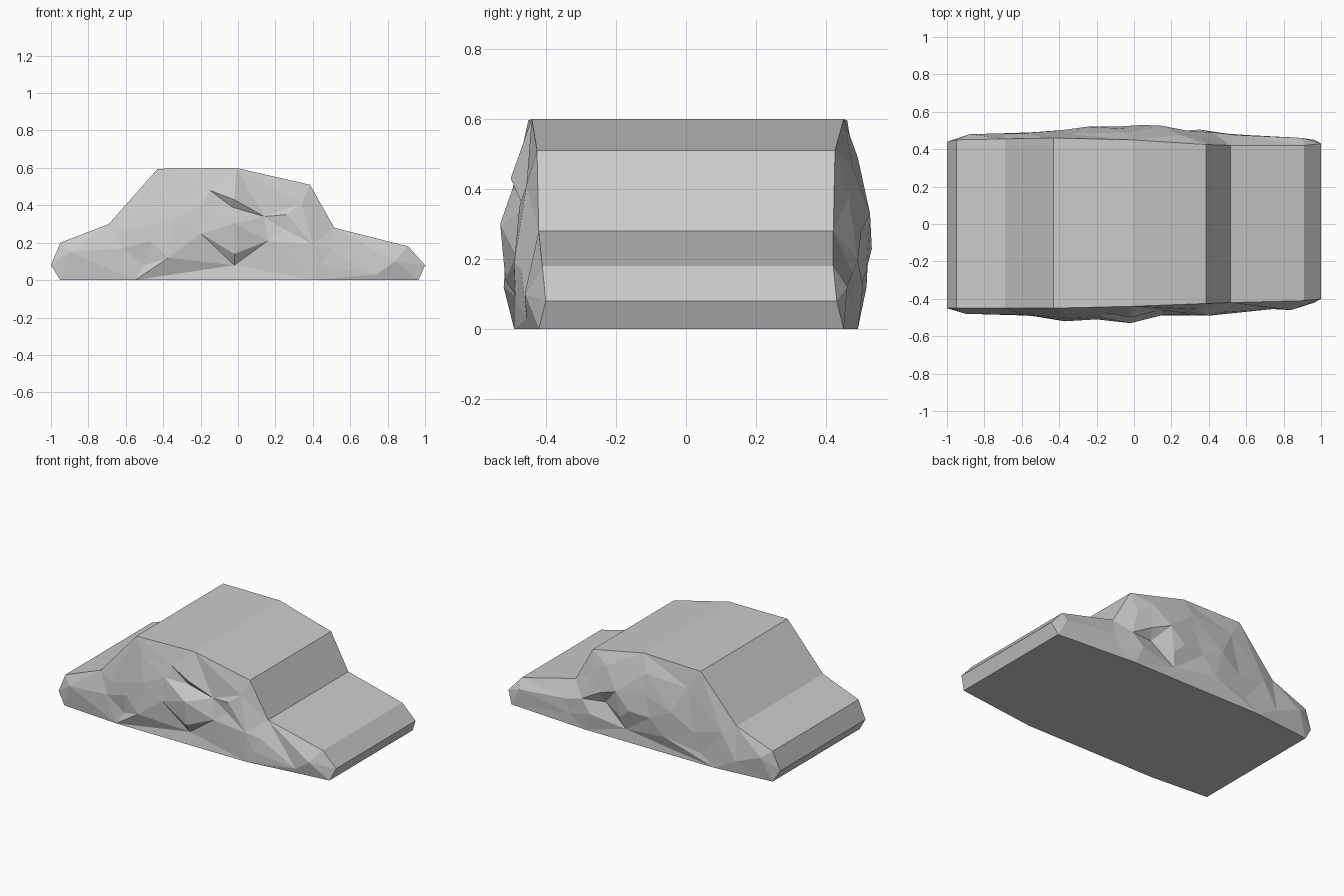
import bpy
import bmesh
from mathutils import Vector
from mathutils.geometry import delaunay_2d_cdt

default_cube = bpy.data.objects.get("Cube")
if default_cube:
    bpy.data.objects.remove(default_cube, do_unlink=True)

# Lengthwise profile: x, z, half width at the front, half width at the back
PROFILE = [
    (-.95, 0, .46, .45), (-1, .08, .45, .44), (-.95, .2, .45, .45),
    (-.69, .3, .45, .455), (-.43, .595, .45, .46), (-.01, .6, .44, .45),
    (.385, .51, .425, .425), (.515, .28, .42, .42), (.91, .18, .41, .42),
    (1, .08, .4, .43), (.965, 0, .42, .45), (.4, 0, .49, .49),
    (-.55, 0, .49, .49),
]

# Chipped facets inside each flank: x, z, distance from the middle plane
FRONT_FACETS = [
    # sloping rim
    (-.9, .15, .48), (-.62, .17, .485), (-.6, .26, .48), (-.37, .48, .475),
    (-.15, .48, .475), (.34, .41, .455), (.49, .17, .47), (.84, .1, .46),
    # overhanging crack and the bulge below it
    (-.02, .43, .5), (.26, .35, .475), (-.03, .39, .47), (.14, .34, .46),
    (-.02, .3, .53), (-.2, .25, .51), (-.19, .4, .495), (-.34, .33, .505),
    (-.47, .21, .5), (.25, .27, .465), (.16, .21, .485), (.4, .19, .49),
    # ledge and undercut
    (-.37, .12, .52), (-.02, .14, .515), (-.5, .08, .48), (-.02, .08, .475),
    (.45, .08, .485), (.74, .03, .455),
]
BACK_FACETS = [
    # sloping rim
    (.9, .12, .46), (.55, .16, .475), (.36, .38, .465), (.25, .46, .475),
    (-.05, .49, .49), (-.35, .47, .48), (-.6, .25, .485), (-.88, .15, .48),
    # small hollow and the bulges around it
    (.42, .2, .49), (.28, .28, .5), (.26, .21, .465), (.15, .33, .525),
    (.12, .17, .515), (.05, .23, .53), (-.05, .36, .51), (-.1, .22, .52),
    (-.25, .3, .52), (-.4, .2, .5),
    # ledge and undercut
    (.35, .12, .505), (-.2, .12, .515), (-.45, .07, .49), (.1, .08, .485),
    (.52, .07, .48), (-.7, .08, .485),
]


def add_flank(bm, facets, direction, width_index):
    """Triangulate the profile with its facet points; return the rim vertices."""
    points = [(p[0], p[1], p[width_index]) for p in PROFILE] + facets
    verts = [bm.verts.new((x, direction * depth, z)) for x, z, depth in points]
    flat = [Vector((x, z)) for x, z, depth in points]
    outline = list(range(len(PROFILE)))
    result = delaunay_2d_cdt(flat, [], [outline], 1, 1e-5)
    triangles, originals = result[2], result[3]
    for triangle in triangles:
        bm.faces.new([verts[originals[i][0]] for i in triangle])
    return verts[:len(PROFILE)]


def make_material(name, colour):
    material = bpy.data.materials.new(name)
    material.use_nodes = True
    material.diffuse_color = colour
    shader = material.node_tree.nodes["Principled BSDF"]
    shader.inputs["Base Color"].default_value = colour
    return material


# Body: two faceted flanks joined by long flat panels
bm = bmesh.new()
front_rim = add_flank(bm, FRONT_FACETS, -1, 2)
back_rim = add_flank(bm, BACK_FACETS, 1, 3)
count = len(PROFILE)
bottom_start = 10
for i in range(bottom_start):
    bm.faces.new((front_rim[i], front_rim[i + 1], back_rim[i + 1], back_rim[i]))

# Flat underside spanning the bottom edges of both flanks
front_bottom = front_rim[bottom_start:count] + front_rim[:1]
back_bottom = back_rim[bottom_start:count] + back_rim[:1]
bm.faces.new(front_bottom + back_bottom[::-1])

bmesh.ops.recalc_face_normals(bm, faces=bm.faces[:])
mesh = bpy.data.meshes.new("faceted_body")
bm.to_mesh(mesh)
bm.free()
mesh.materials.append(make_material("plain grey", (.6, .6, .6, 1)))
body = bpy.data.objects.new("faceted_body", mesh)
bpy.context.collection.objects.link(body)
